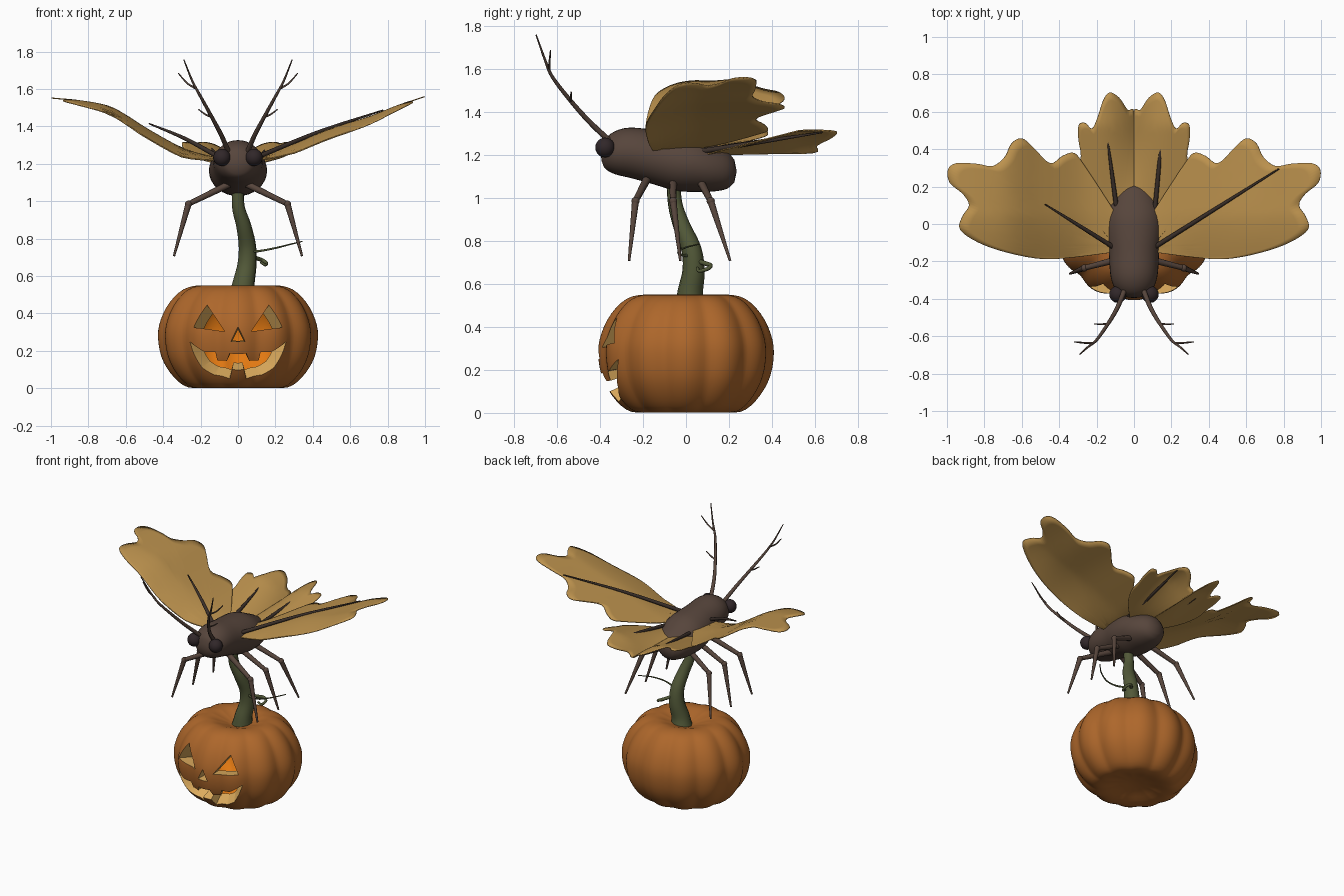
import bpy, bmesh, math
from mathutils import Vector

if "Cube" in bpy.data.objects:
    bpy.data.objects.remove(bpy.data.objects["Cube"])


def material(name, rgb):
    m = bpy.data.materials.new(name)
    m.diffuse_color = (*rgb, 1)
    m.use_nodes = True
    m.node_tree.nodes["Principled BSDF"].inputs["Base Color"].default_value = m.diffuse_color
    return m


SKIN = material("pumpkin_orange", (.42, .135, .024))
INNER = material("glowing_orange", (.76, .19, .006))
CUT = material("pale_flesh", (.72, .41, .11))
STEM = material("stem_green", (.085, .10, .040))
BODY = material("bug_brown", (.095, .060, .045))
EYE = material("eye_black", (.030, .020, .022))
VEIN = material("vein_brown", (.042, .028, .022))
WING = material("wing_tan", (.50, .285, .075))


def finish(name, mesh, mats, angle=50):
    for m in mats:
        if m.name not in mesh.materials:
            mesh.materials.append(m)
    mesh.shade_smooth()
    mesh.set_sharp_from_angle(angle=math.radians(angle))
    ob = bpy.data.objects.new(name, mesh)
    bpy.context.collection.objects.link(ob)
    return ob


def from_bmesh(name, bm, mats, angle=50):
    mesh = bpy.data.meshes.new(name)
    bm.to_mesh(mesh)
    bm.free()
    return finish(name, mesh, mats, angle)


def baked(ob):
    dg = bpy.context.evaluated_depsgraph_get()
    return bpy.data.meshes.new_from_object(ob.evaluated_get(dg))


def smooth_path(pts, steps=5):
    """Catmull-Rom samples through points of any dimension."""
    p = [Vector(q) for q in pts]
    p = [2 * p[0] - p[1]] + p + [2 * p[-1] - p[-2]]
    out = []
    for i in range(1, len(p) - 2):
        a, b, c, d = p[i - 1:i + 3]
        for k in range(steps):
            t = k / steps
            out.append(.5 * (2 * b + (c - a) * t + (2 * a - 5 * b + 4 * c - d) * t * t
                             + (3 * b - a - 3 * c + d) * t ** 3))
    return out + [p[-2]]


def tube(name, pts, mat, steps=5):
    """Tapered tube; each point is x, y, z, radius."""
    cu = bpy.data.curves.new(name, 'CURVE')
    cu.dimensions = '3D'
    cu.bevel_depth = 1
    cu.bevel_resolution = 3
    cu.use_fill_caps = True
    path = smooth_path(pts, steps)
    sp = cu.splines.new('POLY')
    sp.points.add(len(path) - 1)
    for q, v in zip(sp.points, path):
        q.co = (v[0], v[1], v[2], 1)
        q.radius = v[3]
    tmp = bpy.data.objects.new("tmp", cu)
    bpy.context.collection.objects.link(tmp)
    mesh = baked(tmp)
    bpy.data.objects.remove(tmp)
    return finish(name, mesh, [mat])


def ball(name, loc, r, mat):
    bm = bmesh.new()
    bmesh.ops.create_uvsphere(bm, u_segments=20, v_segments=12, radius=r)
    bmesh.ops.translate(bm, vec=loc, verts=bm.verts)
    return from_bmesh(name, bm, [mat])


def skin_rings(bm, rings, start, end, mat_index=0, flip=False):
    """Closed surface through rings of points with a pole at each end."""
    rows = [[bm.verts.new(p) for p in r] for r in rings]
    a, b = bm.verts.new(start), bm.verts.new(end)
    n = len(rows[0])
    for i in range(n):
        j = (i + 1) % n
        quads = [(a, rows[0][j], rows[0][i]), (b, rows[-1][i], rows[-1][j])]
        quads += [(r[i], r[j], s[j], s[i]) for r, s in zip(rows, rows[1:])]
        for q in quads:
            bm.faces.new(q[::-1] if flip else q).material_index = mat_index


# Pumpkin shell: ribbed outer skin plus an inner cavity
profile = smooth_path([(.05, .035), (.12, .025), (.22, .003), (.29, .015), (.36, .08), (.41, .17),
                       (.428, .28), (.412, .37), (.365, .46), (.29, .53), (.2, .55),
                       (.12, .53), (.05, .505)], 3)
N = 144


def pumpkin_rings(s):
    rings = []
    for r, z in profile:
        ring = []
        for i in range(N):
            a = 2 * math.pi * i / N
            rib = math.sqrt((math.cos(6 * a) ** 2 + .05) / 1.05)
            rr = r * (1 - .065 * (1 - rib) * min(1, r / .2)) * s
            ring.append((rr * math.cos(a), .955 * rr * math.sin(a), .27 + (z - .27) * s))
        rings.append(ring)
    return rings


WALL = .78
bm = bmesh.new()
skin_rings(bm, pumpkin_rings(1), (0, 0, .04), (0, 0, .5))
skin_rings(bm, pumpkin_rings(WALL), (0, 0, .27 - .23 * WALL), (0, 0, .27 + .23 * WALL), 1, True)
pumpkin = from_bmesh("pumpkin_blank", bm, [SKIN, INNER, CUT])

# Carved face cutters, tapering toward the pumpkin's centre
eye = [(.072, .305), (.165, .445), (.237, .325)]
half_mouth = [(.045, .185), (.06, .145), (.115, .145), (.125, .19), (.18, .195), (.262, .25),
              (.235, .18), (.19, .11), (.13, .07), (.045, .05), (.032, .10)]
shapes = [eye, [(-x, z) for x, z in eye], [(0, .328), (.038, .25), (-.038, .25)],
          half_mouth + [(-x, z) for x, z in half_mouth[::-1]]]


def skin_depth(x, z):
    """Distance from the centre plane to the skin at a front point."""
    r = next((a[0] + (b[0] - a[0]) * (z - a[1]) / (b[1] - a[1])
              for a, b in zip(profile[9:], profile[10:]) if a[1] <= z < b[1]), .42)
    return .95 * math.sqrt(r * r - x * x)


bm = bmesh.new()
for sh in shapes:
    loops = []
    for s in (.62, 1.2):
        loops.append([bm.verts.new((x * s, -skin_depth(x, z) * s, .27 + (z - .27) * s))
                      for x, z in sh])
    inner, outer = loops
    n = len(sh)
    caps = [bm.faces.new(inner[::-1]), bm.faces.new(outer)]
    for i in range(n):
        j = (i + 1) % n
        bm.faces.new((inner[i], inner[j], outer[j], outer[i]))
    bmesh.ops.triangulate(bm, faces=caps)
bmesh.ops.recalc_face_normals(bm, faces=bm.faces)
for f in bm.faces:
    f.material_index = 2
cutter = from_bmesh("face_cutter", bm, [SKIN, INNER, CUT])
cutter.hide_render = True
mod = pumpkin.modifiers.new("carve", 'BOOLEAN')
mod.operation = 'DIFFERENCE'
mod.solver = 'EXACT'
mod.object = cutter
carved = baked(pumpkin)
bpy.data.objects.remove(pumpkin)
bpy.data.objects.remove(cutter)
finish("carved_pumpkin", carved, [SKIN, INNER, CUT])

# Stem with tendrils
tube("stem", [(.02, .02, .49, .072), (.03, .02, .56, .060), (.048, .035, .66, .052),
              (.05, .025, .76, .047), (.03, -.02, .87, .040), (.002, -.05, .97, .034),
              (0, -.06, 1.09, .032)], STEM)
tube("long_tendril", [(.06, .03, .73, .008), (.12, -.02, .735, .006), (.2, -.035, .75, .005),
                      (.28, .0, .77, .004), (.342, .06, .785, .003)], STEM)
tube("curled_tendril", [(.06, .04, .71, .012), (.10, .09, .695, .011), (.13, .115, .685, .010),
                        (.152, .10, .67, .009), (.145, .06, .66, .008), (.12, .055, .675, .006)], STEM)

# Insect body: rows of y, centre z, half width, half height
rows = smooth_path([(-.392, 1.20, .035, .03), (-.375, 1.205, .075, .07), (-.33, 1.21, .11, .10),
                    (-.26, 1.21, .128, .117), (-.15, 1.19, .135, .127), (-.05, 1.17, .152, .137),
                    (.04, 1.16, .154, .132), (.12, 1.142, .134, .113), (.19, 1.13, .096, .088),
                    (.225, 1.125, .055, .052)], 3)
bm = bmesh.new()
skin_rings(bm, [[(w * math.cos(a * math.pi / 16), y, z + h * math.sin(a * math.pi / 16))
                 for a in range(32)] for y, z, w, h in rows], (0, -.396, 1.2), (0, .236, 1.124))
bmesh.ops.recalc_face_normals(bm, faces=bm.faces)
from_bmesh("body", bm, [BODY])

# Eyes, antennae and legs on both sides
for s, side in ((1, "right"), (-1, "left")):
    ball(f"{side}_eye", (s * .086, -.376, 1.234), .046, EYE)
    tube(f"{side}_antenna", [(s * .045, -.34, 1.25, .014), (s * .09, -.45, 1.355, .012),
                             (s * .14, -.535, 1.45, .010), (s * .20, -.62, 1.56, .008),
                             (s * .243, -.655, 1.64, .006), (s * .29, -.697, 1.758, .003)], BODY)
    tube(f"{side}_antenna_lower_twig", [(s * .14, -.535, 1.45, .006), (s * .175, -.536, 1.465, .005),
                                        (s * .212, -.534, 1.492, .003)], BODY)
    tube(f"{side}_antenna_upper_twig", [(s * .22, -.636, 1.60, .006), (s * .27, -.635, 1.63, .005),
                                        (s * .32, -.63, 1.685, .003)], BODY)
    for leg, ya, yk, yf in (("front", -.18, -.235, -.265), ("middle", -.06, -.06, -.026),
                            ("rear", .06, .115, .205)):
        knee = (s * .265, yk, .985)
        tube(f"{side}_{leg}_upper_leg", [(s * .05, ya, 1.09, .019), (*knee, .014)], BODY)
        tube(f"{side}_{leg}_lower_leg", [(*knee, .017), (s * .342, yf, .708, .006)], BODY)
        ball(f"{side}_{leg}_knee", knee, .019, BODY)


# Wings: fan from the root to a scalloped outline, lifted by a height rule
def wing(name, root, outline, height, s):
    edge = smooth_path(outline, 4)
    K = 14
    bm = bmesh.new()
    grid = []
    for p in edge:
        col = []
        for k in range(1, K + 1):
            q = Vector(root).lerp(p, k / K)
            col.append(bm.verts.new((s * q.x, q.y, height(q.x, q.y))))
        grid.append(col)
    c = bm.verts.new((s * root[0], root[1], height(*root)))
    for a, b in zip(grid, grid[1:]):
        bm.faces.new((c, a[0], b[0]))
        for k in range(K - 1):
            bm.faces.new((a[k], a[k + 1], b[k + 1], b[k]))
    bmesh.ops.recalc_face_normals(bm, faces=bm.faces)
    ob = from_bmesh(name, bm, [WING])
    mod = ob.modifiers.new("thickness", 'SOLIDIFY')
    mod.thickness = .006
    mod.offset = 0


def fore_rule(pts):
    """Height from smoothed x, z points, with a drooping leading edge."""
    line = smooth_path(pts, 5)

    def f(x, y):
        x = min(max(x, line[0].x), line[-1].x)
        droop = .05 * min(1, max(0, .06 - y) / .24) ** 1.5 * min(1, x / .3)
        for a, b in zip(line, line[1:]):
            if x <= b.x:
                break
        return a.y + (b.y - a.y) * (x - a.x) / (b.x - a.x) - droop
    return f


fore_height = {1: fore_rule([(.05, 1.225), (.15, 1.245), (.3, 1.305), (.5, 1.388), (.7, 1.45),
                             (.85, 1.51), (1, 1.56)]),
               -1: fore_rule([(.05, 1.225), (.15, 1.24), (.3, 1.285), (.5, 1.395), (.6, 1.46),
                              (.7, 1.51), (.85, 1.538), (1, 1.552)])}
fore = [(.10, -.15), (.30, -.175), (.48, -.188), (.67, -.155), (.83, -.10), (.93, -.03), (.918, .04),
        (.882, .10), (.915, .16), (.985, .22), (.995, .29), (.95, .325), (.84, .322), (.755, .31),
        (.69, .36), (.655, .43), (.60, .458), (.54, .41), (.45, .325), (.38, .365), (.32, .38),
        (.27, .32), (.19, .2), (.10, .06)]
hind = [(.0, .12), (0, .35), (0, .595), (.035, .61), (.08, .675), (.13, .703), (.165, .66), (.195, .57),
        (.225, .51), (.26, .54), (.295, .53), (.298, .46), (.285, .38), (.28, .31), (.22, .2), (.10, .08)]


def hind_height(x, y):
    side = 1 - (1 - min(x / .2, 1)) ** 2
    reach = min(1, max(0, y - .08) / .45)
    return 1.20 + .02 * (y - .1) + .105 * side * reach


for s, side in ((1, "right"), (-1, "left")):
    wing(f"{side}_front_wing", (.10, -.12), fore, fore_height[s], s)
    wing(f"{side}_rear_wing", (.06, .10), hind, hind_height, s)

# Dark wing struts
for name, a, b, up in (("right_front_vein", (.10, -.13, 1.235), (.775, .295, 1.487), .012),
                       ("left_front_vein", (-.10, -.13, 1.235), (-.475, .105, 1.415), .012),
                       ("right_rear_vein", (.11, .06, 1.215), (.165, .635, 1.305), 0),
                       ("left_rear_vein", (-.09, .06, 1.215), (-.143, .46, 1.285), 0)):
    mid = Vector(a).lerp(Vector(b), .5) + Vector((0, 0, up))
    tube(name, [(*a, .013), (*mid, .010), (*b, .004)], VEIN)
